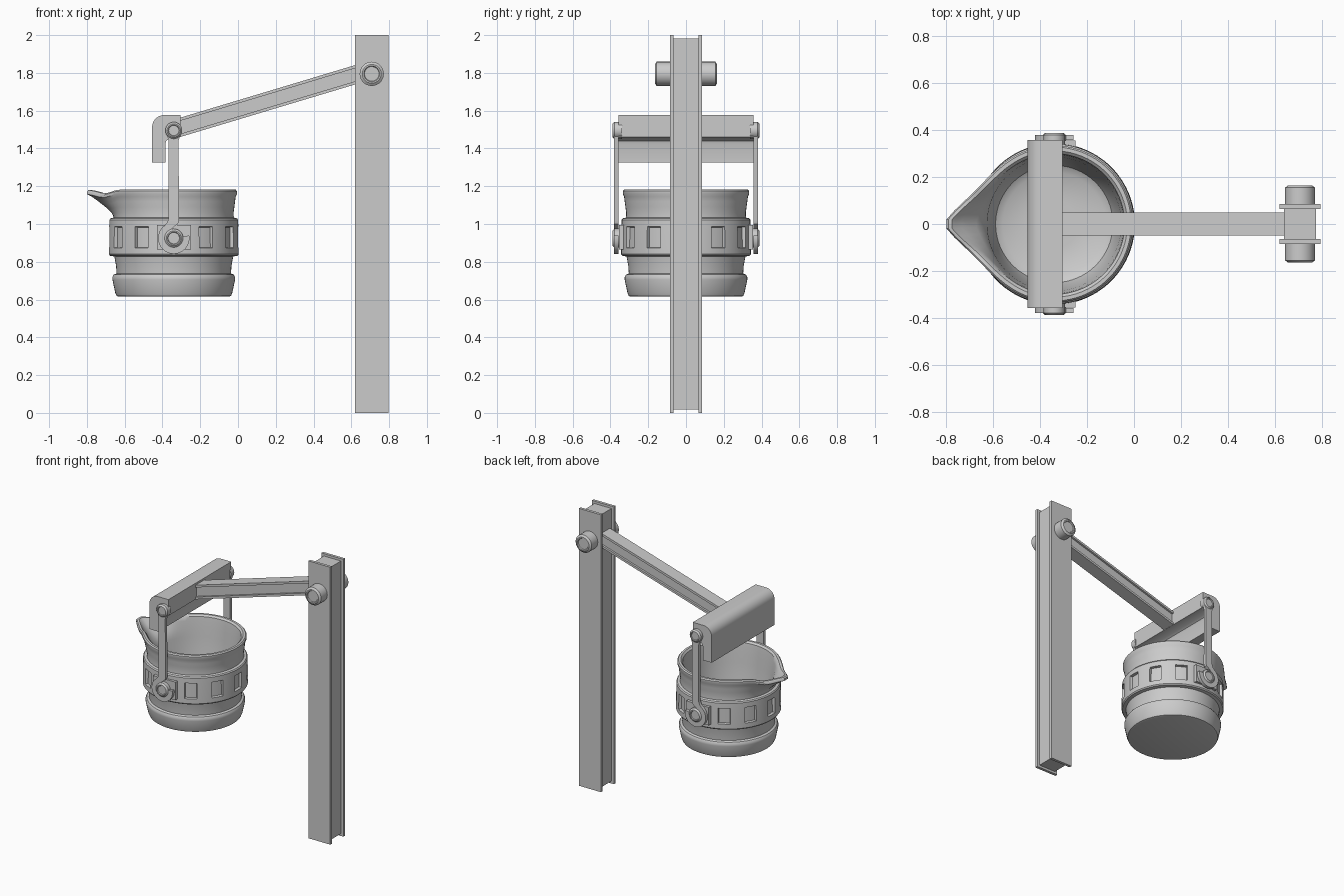
import bpy, bmesh, math
from mathutils import Matrix, Vector

if "Cube" in bpy.data.objects:
    bpy.data.objects.remove(bpy.data.objects["Cube"])

CX = -0.34  # bucket axis


def finish(name, bm, smooth=None):
    bmesh.ops.recalc_face_normals(bm, faces=bm.faces)
    me = bpy.data.meshes.new(name)
    bm.to_mesh(me)
    bm.free()
    ob = bpy.data.objects.new(name, me)
    bpy.context.collection.objects.link(ob)
    if smooth:
        bpy.ops.object.select_all(action='DESELECT')
        ob.select_set(True)
        bpy.context.view_layer.objects.active = ob
        bpy.ops.object.shade_smooth_by_angle(angle=math.radians(smooth))
    return ob


def add_box(bm, size, loc, mat=Matrix()):
    m = mat @ Matrix.Translation(loc) @ Matrix.Diagonal((*size, 1))
    bmesh.ops.create_cube(bm, size=1, matrix=m)


def i_beam(name, length, depth, half, plate, inset, end_gap, mat):
    """Two side plates with a recessed core, running along local z."""
    bm = bmesh.new()
    for s in (-1, 1):
        add_box(bm, (depth, plate, length), (0, s * (half - plate / 2), 0), mat)
    add_box(bm, (depth - 2 * inset, 2 * (half - plate), length - 2 * end_gap), (0, 0, 0), mat)
    return finish(name, bm)


def lathe(profile, seg, offset=0.0):
    """Revolve (radius, height) points around z; both ends are capped."""
    bm = bmesh.new()
    rings = []
    for r, z in profile:
        rings.append([bm.verts.new((r * math.cos(a), r * math.sin(a), z))
                      for a in (2 * math.pi * i / seg + offset for i in range(seg))])
    for a, b in zip(rings, rings[1:]):
        for i in range(seg):
            j = (i + 1) % seg
            bm.faces.new((a[i], a[j], b[j], b[i]))
    bm.faces.new(rings[0][::-1])
    bm.faces.new(rings[-1])
    return bm


def pin(name, x, z, r, y0, y1, side):
    """Bevelled pin pointing along +y or -y with a shallow dished end."""
    bm = lathe([(r, y0), (r, y1 - 0.01), (r * 0.78, y1), (r * 0.66, y1), (r * 0.6, y1 - 0.006)], 28)
    rot = Matrix.Rotation(math.radians(-90 * side), 4, 'X')
    bmesh.ops.transform(bm, matrix=Matrix.Translation((x, 0, z)) @ rot, verts=bm.verts)
    return finish(name, bm, 30)


def extrude_y(name, pts, y0, y1, smooth=30):
    """Outline in x,z given thickness along y."""
    bm = bmesh.new()
    f = bm.faces.new([bm.verts.new((x, y0, z)) for x, z in pts])
    ext = bmesh.ops.extrude_face_region(bm, geom=[f])
    bmesh.ops.translate(bm, vec=(0, y1 - y0, 0),
                        verts=[v for v in ext['geom'] if isinstance(v, bmesh.types.BMVert)])
    return finish(name, bm, smooth)


def arc(cx, cz, r, a0, a1, n):
    return [(cx + r * math.cos(math.radians(a0 + (a1 - a0) * i / n)),
             cz + r * math.sin(math.radians(a0 + (a1 - a0) * i / n))) for i in range(n + 1)]


# post and sloping arm
i_beam("post", 2.0, 0.175, 0.085, 0.02, 0.02, 0.017, Matrix.Translation((0.708, 0, 1.0)))
a, b = Vector((0.69, 0, 1.811)), Vector((-0.325, 0, 1.506))
arm_rot = (b - a).to_track_quat('Z', 'Y').to_matrix().to_4x4()
i_beam("arm", (a - b).length, 0.097, 0.049, 0.016, 0.014, 0.005,
       Matrix.Translation((a + b) / 2) @ arm_rot)

# hooked crossbar
bar = [(-0.305, 1.46), (-0.305, 1.577)] + arc(-0.39, 1.512, 0.065, 90, 180, 8)
bar += [(-0.455, 1.325), (-0.385, 1.325), (-0.385, 1.425), (-0.38, 1.44), (-0.365, 1.45)]
extrude_y("crossbar", bar, -0.358, 0.358)

# bucket shell with bands, rim and inner wall
profile = [(0.29, 0.615), (0.303, 0.619), (0.31, 0.635), (0.325, 0.705), (0.325, 0.72),
           (0.318, 0.732), (0.303, 0.738), (0.306, 0.78), (0.315, 0.828), (0.338, 0.832),
           (0.344, 0.84), (0.344, 0.87), (0.342, 0.99), (0.341, 1.022), (0.335, 1.03),
           (0.318, 1.034), (0.317, 1.06), (0.321, 1.09), (0.325, 1.12), (0.328, 1.145),
           (0.335, 1.16), (0.335, 1.174), (0.328, 1.182), (0.312, 1.182), (0.3, 1.17),
           (0.296, 1.14), (0.292, 1.09), (0.286, 1.03), (0.266, 0.75), (0.25, 0.70),
           (0.22, 0.68), (0.1, 0.675)]
bm = lathe(profile, 72, math.radians(2.5))
bmesh.ops.recalc_face_normals(bm, faces=bm.faces)
# sunken panels round the middle band, none under the trunnions
for k in range(12):
    if k in (3, 9):
        continue
    d = Vector((math.cos(k * math.pi / 6), math.sin(k * math.pi / 6), 0))
    panel = []
    for f in bm.faces:
        c = f.calc_center_median()
        flat = Vector((c.x, c.y, 0))
        if 0.9 < c.z < 0.96 and flat.length > 0.33 and flat.angle(d) < math.radians(8):
            panel.append(f)
    bmesh.ops.inset_region(bm, faces=panel, thickness=0.004, depth=0, use_even_offset=True)
    bmesh.ops.inset_region(bm, faces=panel, thickness=0.003, depth=-0.018, use_even_offset=True)
# pull the spout out of the upper wall
for v in bm.verts:
    if v.co.z > 1.04:
        r = math.hypot(v.co.x, v.co.y)
        phi = abs(math.degrees(math.atan2(v.co.y, -v.co.x)))
        t = min(1.0, (v.co.z - 1.04) / 0.12) ** 1.3
        k = 1 + 0.135 * t * math.exp(-(phi / 17) ** 1.3) / r
        v.co.x *= k
        v.co.y *= k
        v.co.z -= 0.02 * t * math.exp(-((phi - 16) / 9) ** 2)
bmesh.ops.translate(bm, vec=(CX, 0, 0), verts=bm.verts)
finish("bucket", bm, 35)

# J-shaped hanger outline: straight strap curling round the trunnion
PZ, HZ = 1.495, 0.925
hanger = arc(CX, PZ, 0.042, 0, 180, 10)
hanger += [(-0.367, 1.44), (-0.367, 1.03), (-0.375, 1.008)]
hanger += arc(CX, HZ, 0.083, 125, 370, 24)
hanger += arc(CX, HZ, 0.048, 370, 110, 20)
hanger += [(-0.335, 0.988), (-0.318, 1.0), (-0.312, 1.02), (-0.315, 1.44)]

# hangers, pins and trunnions on both sides
for side, tag in ((-1, "front"), (1, "back")):
    extrude_y(tag + "_hanger", hanger, side * 0.358, side * 0.38)
    pin(tag + "_crossbar_pin", CX, PZ, 0.045, 0.34, 0.389, side)
    pin(tag + "_trunnion", CX, HZ, 0.05, 0.31, 0.389, side)
    pin(tag + "_post_pin", 0.708, 1.795, 0.064, 0.07, 0.165, side)
    bm = bmesh.new()
    add_box(bm, (0.18, 0.05, 0.13), (CX, side * 0.33, 0.93))
    finish(tag + "_trunnion_plate", bm)
